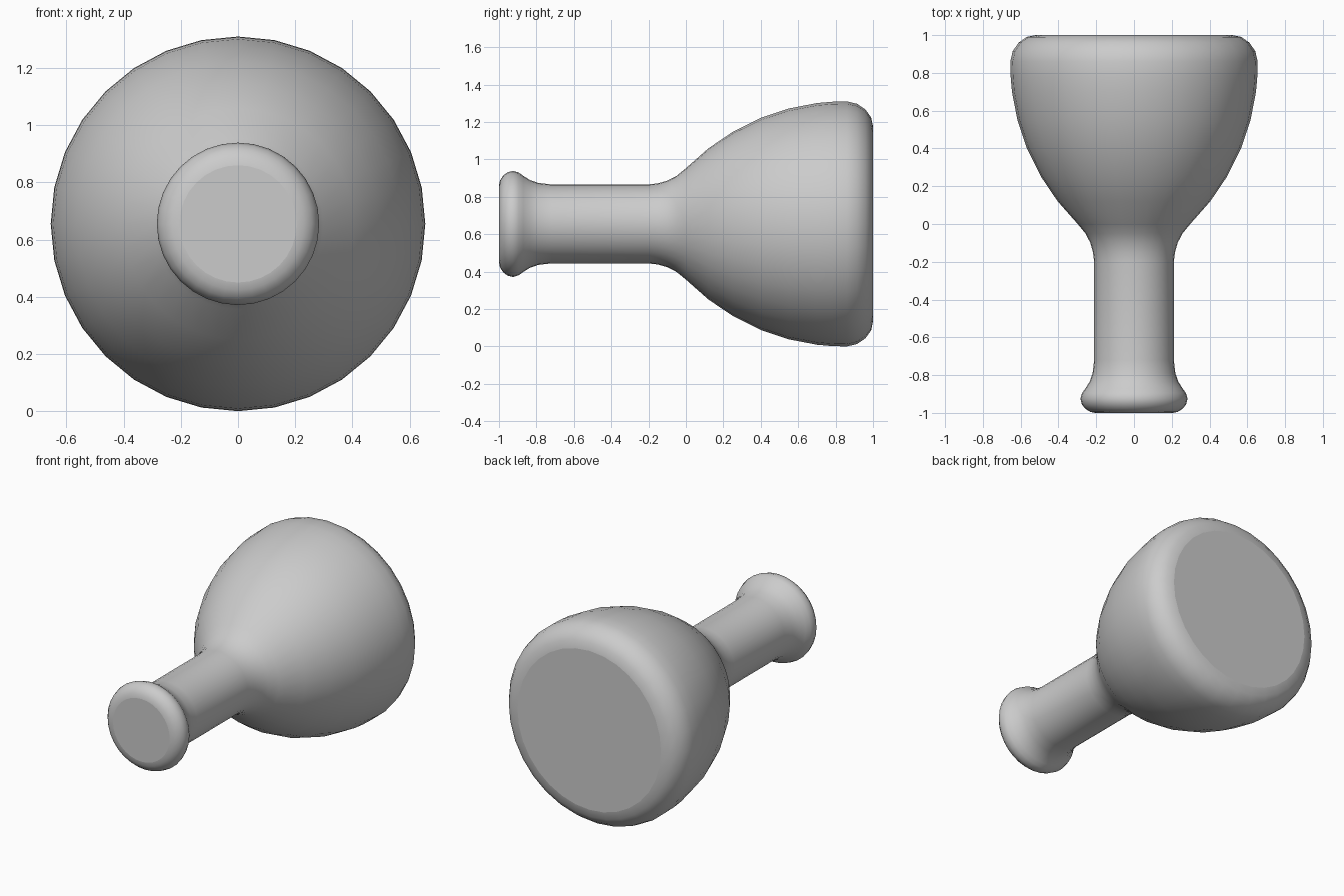
import bpy, bmesh
from math import sin, cos, pi

if "Cube" in bpy.data.objects:
    bpy.data.objects.remove(bpy.data.objects["Cube"])

SEGMENTS = 32
AXIS_Z = 0.655

# Half profile along the y axis: (y, radius)
handle = [(-1.0, 0.205), (-0.995, 0.231), (-0.978, 0.258), (-0.955, 0.276),
          (-0.925, 0.284), (-0.895, 0.275), (-0.87, 0.257), (-0.835, 0.235),
          (-0.79, 0.219), (-0.72, 0.211), (-0.2, 0.211)]
flare = [(-0.15, 0.217), (-0.1, 0.231), (-0.05, 0.257), (0.0, 0.298)]
head = [(0.12, 0.404), (0.25, 0.492), (0.4, 0.567), (0.55, 0.617),
        (0.7, 0.646), (0.78, 0.653), (0.86, 0.655), (0.915, 0.642),
        (0.96, 0.611), (0.99, 0.569), (1.0, 0.52)]

# Turned body: rings lofted along the profile
bm = bmesh.new()
rings = []
for y, r in handle + flare + head:
    rings.append([bm.verts.new((r * cos(2 * pi * i / SEGMENTS), y,
                                AXIS_Z + r * sin(2 * pi * i / SEGMENTS)))
                  for i in range(SEGMENTS)])
for a, b in zip(rings, rings[1:]):
    for i in range(SEGMENTS):
        j = (i + 1) % SEGMENTS
        bm.faces.new((a[i], a[j], b[j], b[i])).smooth = True

# Flat end caps
bm.faces.new(rings[0])
bm.faces.new(rings[-1])
bmesh.ops.recalc_face_normals(bm, faces=bm.faces)

mesh = bpy.data.meshes.new("turned_stopper")
bm.to_mesh(mesh)
bm.free()
obj = bpy.data.objects.new("turned_stopper", mesh)
bpy.context.collection.objects.link(obj)
